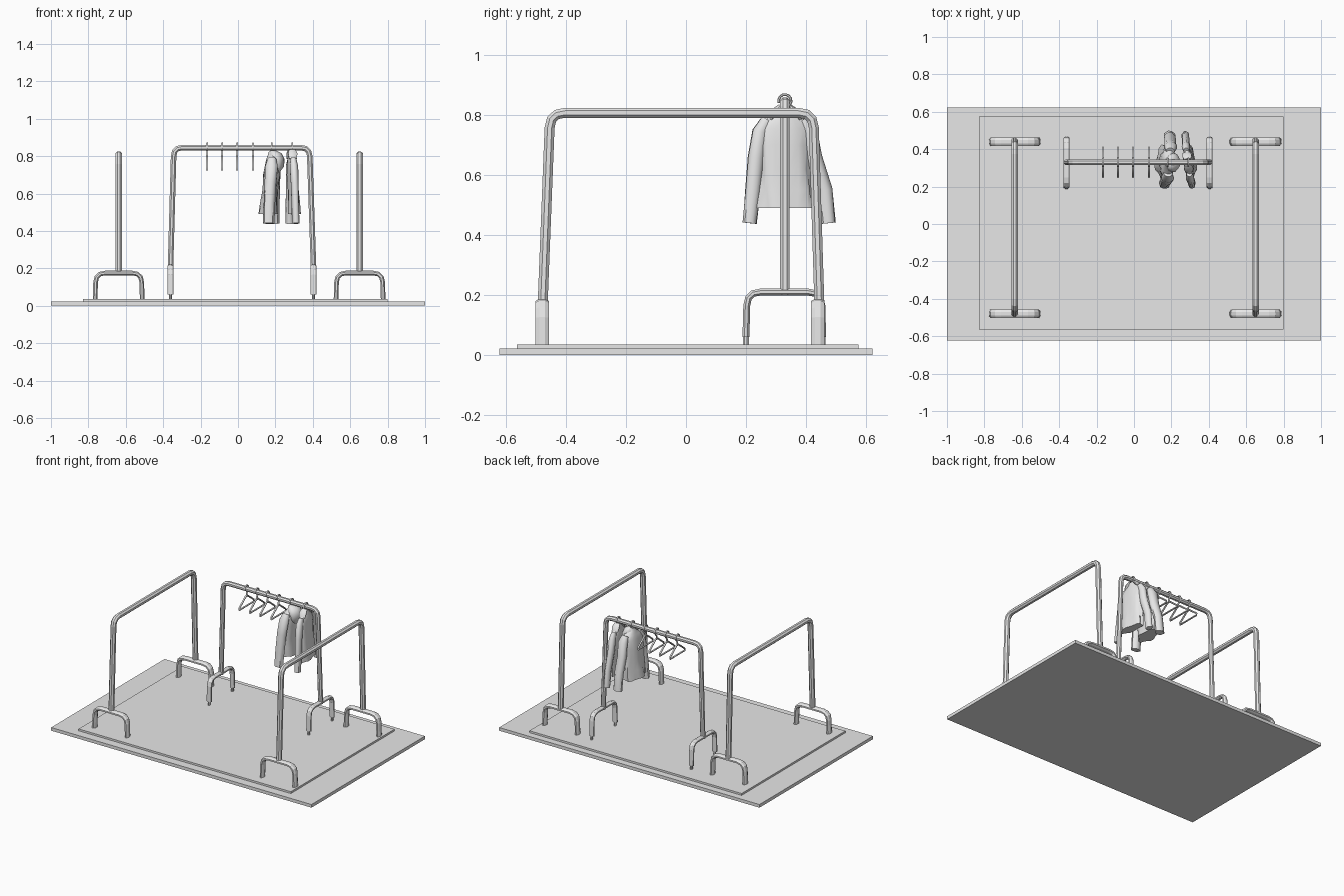
import bpy, bmesh, math
from mathutils import Vector, Matrix

if "Cube" in bpy.data.objects:
    bpy.data.objects.remove(bpy.data.objects["Cube"])

grey = bpy.data.materials.new("plain grey")
grey.diffuse_color = (0.8, 0.8, 0.8, 1)
grey.use_nodes = True
grey.node_tree.nodes["Principled BSDF"].inputs["Base Color"].default_value = grey.diffuse_color
X, Y = Vector((1, 0, 0)), Vector((0, 1, 0))


def finish(name, bm, smooth=None):
    bmesh.ops.recalc_face_normals(bm, faces=bm.faces)
    me = bpy.data.meshes.new(name)
    bm.to_mesh(me)
    bm.free()
    me.materials.append(grey)
    ob = bpy.data.objects.new(name, me)
    bpy.context.collection.objects.link(ob)
    if smooth:
        bpy.ops.object.select_all(action='DESELECT')
        ob.select_set(True)
        bpy.context.view_layer.objects.active = ob
        bpy.ops.object.shade_smooth_by_angle(angle=math.radians(smooth))
    return ob


def box(name, x0, x1, y0, y1, z0, z1):
    bm = bmesh.new()
    bmesh.ops.create_cube(bm, size=1)
    for v in bm.verts:
        v.co = Vector((x0 + (v.co.x + .5) * (x1 - x0), y0 + (v.co.y + .5) * (y1 - y0),
                       z0 + (v.co.z + .5) * (z1 - z0)))
    return finish(name, bm)


def rounded(pts, r, segs=3):
    """Path with its inner corners rounded."""
    pts = [Vector(p) for p in pts]
    out = [pts[0]]
    for a, c, b in zip(pts, pts[1:], pts[2:]):
        p, q = c + (a - c).normalized() * r, c + (b - c).normalized() * r
        for i in range(segs + 1):
            t = i / segs
            out.append(p * (1 - t) ** 2 + c * 2 * t * (1 - t) + q * t * t)
    return out + [pts[-1]]


def sweep(bm, pts, radii, n, sides=8, folds=0, closed=False):
    """Elliptical tube along a planar path; radii = (along n, across)."""
    pts = [Vector(p) for p in pts]
    m = len(pts)
    if isinstance(radii, tuple):
        radii = [radii] * m
    rings = []
    for i, p in enumerate(pts):
        if closed:
            a, b = pts[i - 1], pts[(i + 1) % m]
        else:
            a, b = pts[max(i - 1, 0)], pts[min(i + 1, m - 1)]
        side = (b - a).cross(n).normalized()
        ring = []
        for k in range(sides):
            w = 2 * math.pi * (k + .5) / sides
            f = 1 + folds * math.sin(5 * w + i * .9) * i / m
            ring.append(bm.verts.new(p + n * radii[i][0] * f * math.cos(w)
                                     + side * radii[i][1] * f * math.sin(w)))
        rings.append(ring)
    for i in range(m if closed else m - 1):
        r, s = rings[i], rings[(i + 1) % m]
        for k in range(sides):
            j = (k + 1) % sides
            bm.faces.new((r[k], r[j], s[j], s[k]))
    if not closed:
        bm.faces.new(rings[0])
        bm.faces.new(rings[-1])


def tube(name, pts, radii, n):
    bm = bmesh.new()
    sweep(bm, pts, radii, n)
    return finish(name, bm)


# Stepped base
box("base_slab", -1, 1, -.622, .622, 0, .022)
box("platform", -.83, .8, -.563, .575, .02, .035)

# Two long side rails with arched feet
for side, x in (("left", -.638), ("right", .65)):
    tube(side + "_rail", rounded([(x, -.478, .17), (x, -.453, .808),
                                  (x, .425, .808), (x, .445, .17)], .05),
         (.019, .018), X)
    for end, y in (("front", -.48), ("back", .44)):
        tube(f"{side}_{end}_foot", rounded(
            [(x - .126, y, .03), (x - .122, y, .175), (x + .122, y, .175), (x + .126, y, .03)], .05),
            (.024, .0135), Y)

# Clothes rail with arched feet
RY = .33
tube("clothes_rail", rounded([(-.361, RY, .2), (-.343, RY, .845),
                              (.382, RY, .845), (.404, RY, .2)], .045), (.017, .016), Y)
for side, x in (("left", -.361), ("right", .404)):
    tube(side + "_clothes_foot", rounded(
        [(x, .2, .06), (x, .204, .21), (x, .452, .21), (x, .456, .06)], .045), (.018, .0125), X)
    for y in (.2, .456):
        tube(side + "_foot_peg", [(x, y, .034), (x, y, .062)], (.008, .011), X)

# Hangers: hook and triangular frame
for x in (-.165, -.085, -.005, .08, .18, .29):
    bm = bmesh.new()
    hook = []
    for i in range(9):
        a = math.radians(200 - i * 30)
        hook.append((x, RY + .021 * math.cos(a), .848 + .021 * math.sin(a)))
    sweep(bm, hook + [(x, RY, .815), (x, RY, .79)], (.0055, .0045), X, 6)
    tri = [(x, RY - .008, .797), (x, RY - .08, .74), (x, RY - .08, .727),
           (x, RY + .08, .727), (x, RY + .08, .74), (x, RY + .008, .797)]
    sweep(bm, tri, (.006, .0055), X, 6, closed=True)
    finish("hanger", bm, 60)


def jacket(name, x, lean, thick, yaw, hood):
    bm = bmesh.new()
    # Torso: height, half width, thickness share
    prof = [(.825, .028, .5), (.805, .034, .6), (.785, .066, .75), (.755, .086, .85),
            (.7, .084, .95), (.62, .085, .85), (.55, .09, .95), (.49, .092, 1.05)]
    sweep(bm, [(lean * (.82 - z) / .33, 0, z) for z, _, _ in prof],
          [(thick * t, w) for _, w, t in prof], X, 20, .16)
    # Sleeves hang outward from the shoulders
    for s, reach in ((-1, .12), (1, .145)):
        path = [(0, s * .06, .785), (0, s * .083, .745), (lean * .2, s * .097, .66),
                (lean * .4, s * (reach - .012), .55), (lean * .5, s * reach, .44)]
        sweep(bm, path, [(thick * .5, .02), (thick * .75, .026), (thick * .7, .027),
                         (thick * .65, .026), (thick * .65, .023)], X, 12, .12)
    if hood:
        # Hood draped behind the neck
        sweep(bm, [(.0, 0, .83), (.012, 0, .815), (.018, 0, .785), (.022, 0, .745), (.02, 0, .71)],
              [(.015, .025), (.034, .042), (.042, .052), (.035, .045), (.012, .02)], X, 14, .08)
    else:
        # Folded collar
        for s in (-1, 1):
            sweep(bm, [(0, s * .015, .83), (0, s * .035, .812), (0, s * .05, .785)],
                  [(.02, .008), (.026, .012), (.022, .006)], X, 10)
    ob = finish(name, bm, 50)
    ob.matrix_world = Matrix.Translation((x, RY, 0)) @ Matrix.Rotation(yaw, 4, 'Z')


# Two garments on the right-hand hangers
jacket("hooded_jacket", .188, -.025, .046, -.1, True)
jacket("shirt", .288, .012, .03, .13, False)
